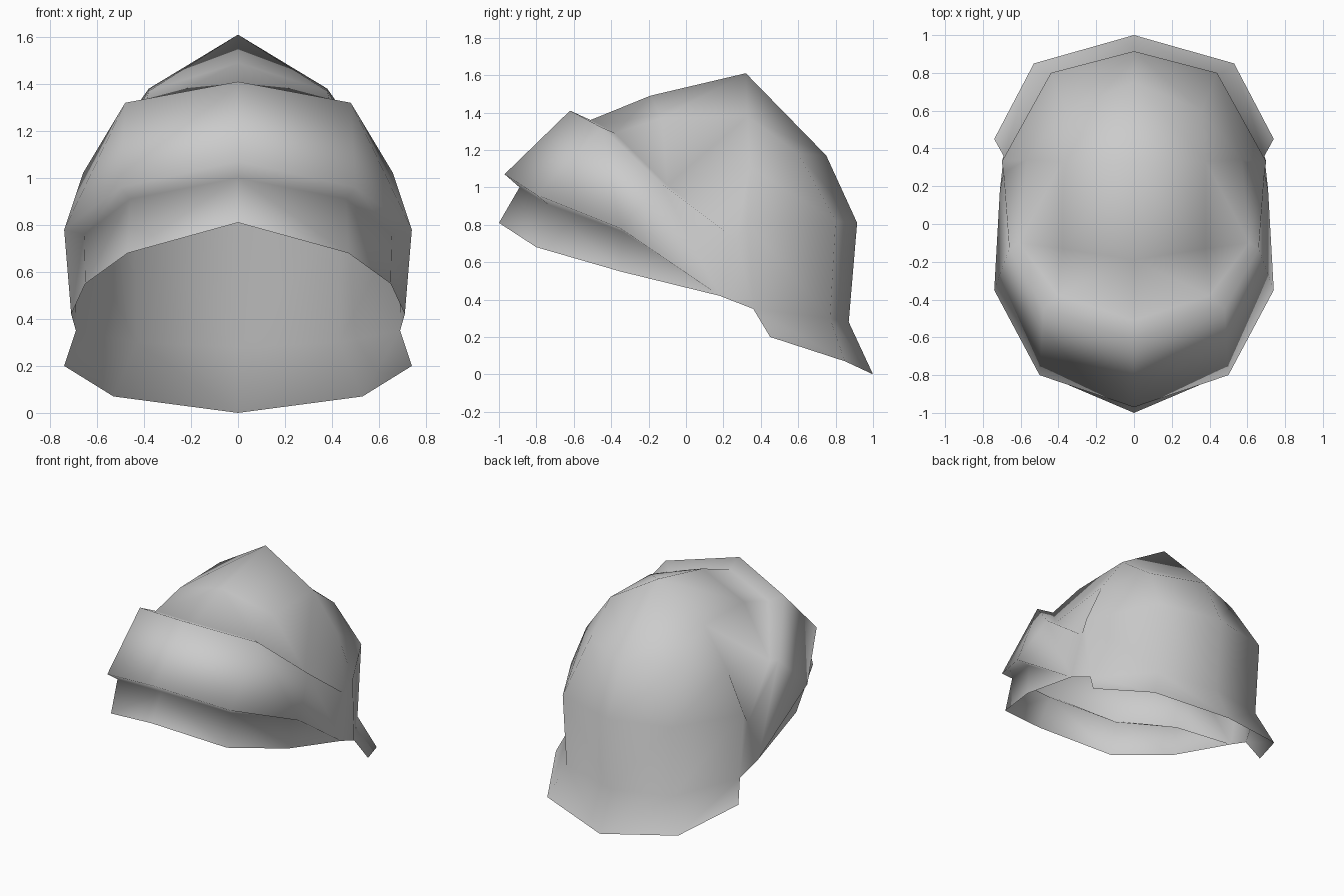
import bpy, bmesh
from mathutils import Vector

if "Cube" in bpy.data.objects:
    bpy.data.objects.remove(bpy.data.objects["Cube"])

steel = bpy.data.materials.new("steel_grey")
steel.diffuse_color = (0.6, 0.6, 0.6, 1)
steel.use_nodes = True
steel.node_tree.nodes["Principled BSDF"].inputs["Base Color"].default_value = steel.diffuse_color


def half_part(name, rows, faces):
    """Skin faces over named rows of points (x >= 0), mirrored across x = 0."""
    bm = bmesh.new()
    v = {k: [bm.verts.new(p) for p in row] for k, row in rows.items()}
    for face in faces:
        bm.faces.new([v[k[0]][int(k[1])] for k in face.split()])
    bmesh.ops.mirror(bm, geom=bm.verts[:] + bm.edges[:] + bm.faces[:],
                     axis='X', merge_dist=0.001)
    bmesh.ops.remove_doubles(bm, verts=bm.verts[:], dist=0.001)
    # Make the winding consistent and outward
    bmesh.ops.recalc_face_normals(bm, faces=bm.faces[:])
    centre = Vector((0, 0, 0.75))
    out = sum(f.normal.dot(f.calc_center_median() - centre) * f.calc_area()
              for f in bm.faces)
    if out < 0:
        bmesh.ops.reverse_faces(bm, faces=bm.faces[:])
    for f in bm.faces:
        f.smooth = True
    mesh = bpy.data.meshes.new(name)
    bm.to_mesh(mesh)
    bm.free()
    mesh.materials.append(steel)
    obj = bpy.data.objects.new(name, mesh)
    bpy.context.collection.objects.link(obj)
    return obj


def strip(a, b, n):
    """Quads between two rows of n points."""
    return [f"{a}{i} {a}{i+1} {b}{i+1} {b}{i}" for i in range(n - 1)]


rows = {
    # Back, from centre to side: brim, neck, middle, upper
    "b": [(0, 1, 0), (.53, .85, .07), (.74, .45, .20)],
    "n": [(0, .87, .28), (.43, .77, .30), (.69, .36, .35)],
    "m": [(0, .915, .81), (.44, .80, .82), (.70, .33, .81)],
    "u": [(0, .75, 1.17), (.36, .60, 1.18), (.57, .34, 1.11)],
    # Crown: apex and its corner, front ridge and its corner
    "p": [(0, .32, 1.61), (.38, .33, 1.38)],
    "q": [(0, -.19, 1.49), (.38, -.13, 1.37)],
    # Front, from centre to side: valley, visor edge, visor ridge, underside, rim
    "f": [(0, -.51, 1.36), (.40, -.38, 1.29), (.61, -.10, 1.01)],
    "t": [(0, -.62, 1.41), (.48, -.45, 1.32), (.66, -.13, 1.02)],
    "r": [(0, -.97, 1.07), (.50, -.80, .96), (.74, -.35, .78)],
    "s": [(0, -.89, 1.0), (.46, -.74, .91), (.655, -.33, .76)],
    "l": [(0, -1, .81), (.47, -.80, .68), (.65, -.35, .55)],
    # Visor ends at the temple and at the rim
    "e": [(.69, .27, .72), (.71, .18, .42)],
}

faces = []
for a, b in ("bn", "nm", "mu", "ft", "tr", "rs", "sl"):
    faces += strip(a, b, 3)
for a, b in ("pq", "qf"):
    faces += strip(a, b, 2)
faces += [
    "u0 u1 p1 p0", "u1 u2 p1",          # back of the crown
    "p1 u2 f2", "p1 f2 q1", "q1 f2 f1",  # temple and brow
    "u2 m2 e0 f2",                      # side behind the visor
    "f2 e0 t2", "t2 e0 e1 r2",          # visor ends
    "r2 e1 s2", "s2 e1 l2",
    "e0 m2 n2 e1",                      # cheek
]
half_part("helmet_shell", rows, faces)
